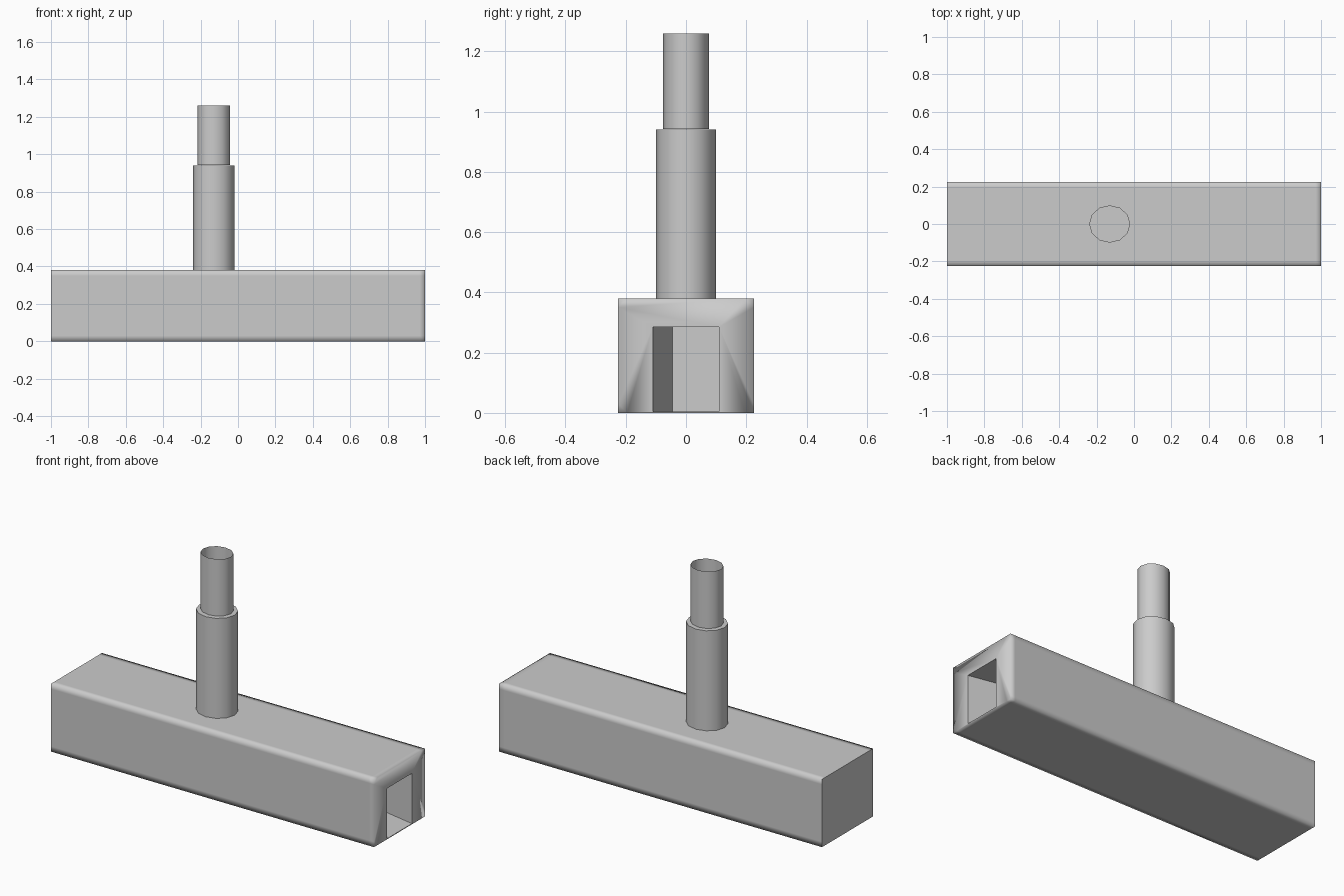
import bpy, bmesh, math

if "Cube" in bpy.data.objects:
    bpy.data.objects.remove(bpy.data.objects["Cube"])


def make_object(name, bm):
    bmesh.ops.recalc_face_normals(bm, faces=bm.faces[:])
    mesh = bpy.data.meshes.new(name)
    bm.to_mesh(mesh)
    bm.free()
    obj = bpy.data.objects.new(name, mesh)
    bpy.context.scene.collection.objects.link(obj)
    return obj


def prism(name, outline, z0, z1):
    bm = bmesh.new()
    base = bm.faces.new([bm.verts.new((x, y, z0)) for x, y in outline])
    top = bmesh.ops.extrude_face_region(bm, geom=[base])["geom"]
    for v in top:
        if isinstance(v, bmesh.types.BMVert):
            v.co.z = z1
    return make_object(name, bm)


# Long box: square corners with support loops that give soft edge shading
W, H, B = 0.225, 0.38, 0.03
section = [(-W, 0), (-W + B, 0), (W - B, 0), (W, 0), (W, B), (W, H - B),
           (W, H), (W - B, H), (-W + B, H), (-W, H), (-W, H - B), (-W, B)]
bm = bmesh.new()
rings = [[bm.verts.new((x, y, z)) for y, z in section] for x in (-1, 0.97, 1)]
n = len(section)
for a, b in zip(rings, rings[1:]):
    for i in range(n):
        bm.faces.new((a[i], a[(i + 1) % n], b[(i + 1) % n], b[i]))
left_end = bm.faces.new(rings[0])
right_end = bm.faces.new(rings[-1])
bmesh.ops.inset_region(bm, faces=[right_end], thickness=B)
for f in bm.faces:
    f.smooth = True
for e in left_end.edges:
    e.smooth = False
left_end.smooth = False
box = make_object("long_box", bm)

# Doorway passage in the right end, turning slightly towards the back
cutter = prism("doorway_cutter",
               [(1.05, -0.11), (1.0, -0.11), (0.67, -0.045),
                (0.67, 0.175), (1.0, 0.11), (1.05, 0.11)], 0.004, 0.285)
cutter.hide_render = True
cutter.hide_viewport = True
cut = box.modifiers.new("doorway", "BOOLEAN")
cut.object = cutter
cut.operation = "DIFFERENCE"
cut.solver = "EXACT"


# Stepped chimney: wide lower pipe, closed by a ledge, open upper pipe
def ellipse(bm, rx, ry, z, sides=12):
    return [bm.verts.new((-0.13 + rx * math.cos(math.tau * i / sides),
                          ry * math.sin(math.tau * i / sides), z))
            for i in range(sides)]


def pipe(name, rings, cap_index):
    bm = bmesh.new()
    loops = [ellipse(bm, *r) for r in rings]
    for a, b in zip(loops, loops[1:]):
        for i in range(12):
            bm.faces.new((a[i], a[(i + 1) % 12], b[(i + 1) % 12], b[i]))
    bm.faces.new(loops[cap_index])
    obj = make_object(name, bm)
    bpy.ops.object.select_all(action="DESELECT")
    bpy.context.view_layer.objects.active = obj
    obj.select_set(True)
    bpy.ops.object.shade_smooth_by_angle(angle=math.radians(50))


pipe("lower_pipe", [(0.11, 0.1, 0.38), (0.11, 0.1, 0.925), (0.11, 0.1, 0.94)], -1)
pipe("upper_pipe", [(0.087, 0.076, 0.942), (0.087, 0.076, 1.26)], 0)
